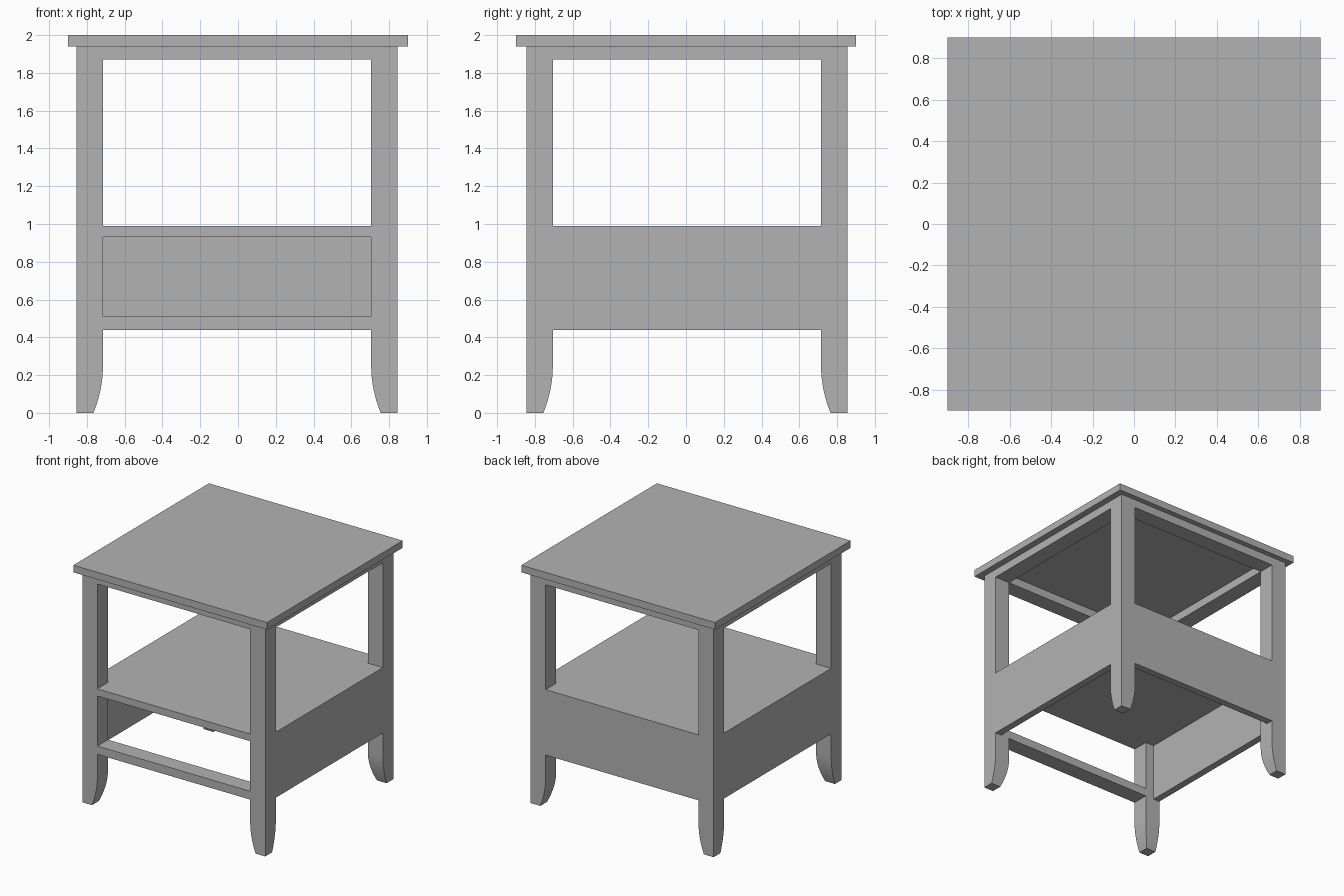
import bpy
import bmesh

cube = bpy.data.objects.get("Cube")
if cube:
    bpy.data.objects.remove(cube, do_unlink=True)

# One painted grey finish
GREY = (0.45, 0.45, 0.45, 1.0)
paint = bpy.data.materials.new("grey_paint")
paint.use_nodes = True
paint.diffuse_color = GREY
paint.node_tree.nodes["Principled BSDF"].inputs["Base Color"].default_value = GREY

# Main dimensions
CX, CY = -0.005, 0.005          # frame centre, slightly off the tabletop centre
OUT, LEG = 0.85, 0.14           # frame half width, leg thickness
INN = OUT - LEG
PANEL = 0.06
FOOT_TOP, FOOT_TAPER = 0.25, 0.05
APRON_Z, TOP_Z = 1.87, 1.94
RAIL_LOW, RAIL_HIGH = 0.44, 0.51
SHELF_LOW, SHELF_HIGH = 0.93, 0.99


def finish(name, bm):
    bmesh.ops.recalc_face_normals(bm, faces=bm.faces)
    mesh = bpy.data.meshes.new(name)
    bm.to_mesh(mesh)
    bm.free()
    mesh.materials.append(paint)
    obj = bpy.data.objects.new(name, mesh)
    bpy.context.collection.objects.link(obj)
    return obj


def box(name, x, y, z, centre=(CX, CY)):
    """Box from (low, high) ranges, relative to the frame centre."""
    bm = bmesh.new()
    bmesh.ops.create_cube(bm, size=1)
    for v in bm.verts:
        for axis, (low, high) in enumerate((x, y, z)):
            v.co[axis] = high if v.co[axis] > 0 else low
        v.co.x += centre[0]
        v.co.y += centre[1]
    return finish(name, bm)


def leg(name, sx, sy):
    """Square leg whose two inner sides curve in towards the foot."""
    steps = 8
    sections = []
    for i in range(steps + 1):
        t = i / steps
        sections.append((FOOT_TOP * t, LEG - FOOT_TAPER * (1 - t) ** 2))
    sections.append((TOP_Z, LEG))
    bm = bmesh.new()
    rings = []
    for z, w in sections:
        inner = OUT - w
        corners = ((OUT, OUT), (inner, OUT), (inner, inner), (OUT, inner))
        rings.append([bm.verts.new((CX + sx * a, CY + sy * b, z)) for a, b in corners])
    for low, high in zip(rings, rings[1:]):
        for k in range(4):
            n = (k + 1) % 4
            bm.faces.new((low[k], low[n], high[n], high[k]))
    bm.faces.new(rings[0])
    bm.faces.new(rings[-1])
    obj = finish(name, bm)
    bpy.ops.object.select_all(action="DESELECT")
    obj.select_set(True)
    bpy.context.view_layer.objects.active = obj
    bpy.ops.object.shade_smooth_by_angle()


# Tabletop
box("tabletop", (-0.9, 0.9), (-0.9, 0.9), (TOP_Z, 2.0), centre=(0, 0))

# Legs
for side, sx in (("left", 1), ("right", -1)):
    for end, sy in (("front", -1), ("back", 1)):
        leg(f"{end}_{side}_leg", sx, sy)

# Aprons under the tabletop
span = (-INN, INN)
apron = (APRON_Z, TOP_Z)
box("front_apron", span, (-OUT, -INN), apron)
box("back_apron", span, (INN, OUT), apron)
box("left_apron", (INN, OUT), span, apron)
box("right_apron", (-OUT, -INN), span, apron)

# Panels around the lower compartment
panel = (RAIL_LOW, SHELF_HIGH)
box("back_panel", span, (OUT - PANEL, OUT), panel)
box("left_panel", (OUT - PANEL, OUT), span, panel)
box("right_panel", (-OUT, PANEL - OUT), span, panel)

# Shelf and its front edge between the legs
board = (SHELF_LOW, SHELF_HIGH)
box("shelf", (PANEL - OUT, OUT - PANEL), (-INN, OUT - PANEL), board)
box("shelf_front_edge", span, (-OUT, -INN), board)

# Rail below the front opening
box("front_lower_rail", span, (-OUT, -INN), (RAIL_LOW, RAIL_HIGH))
